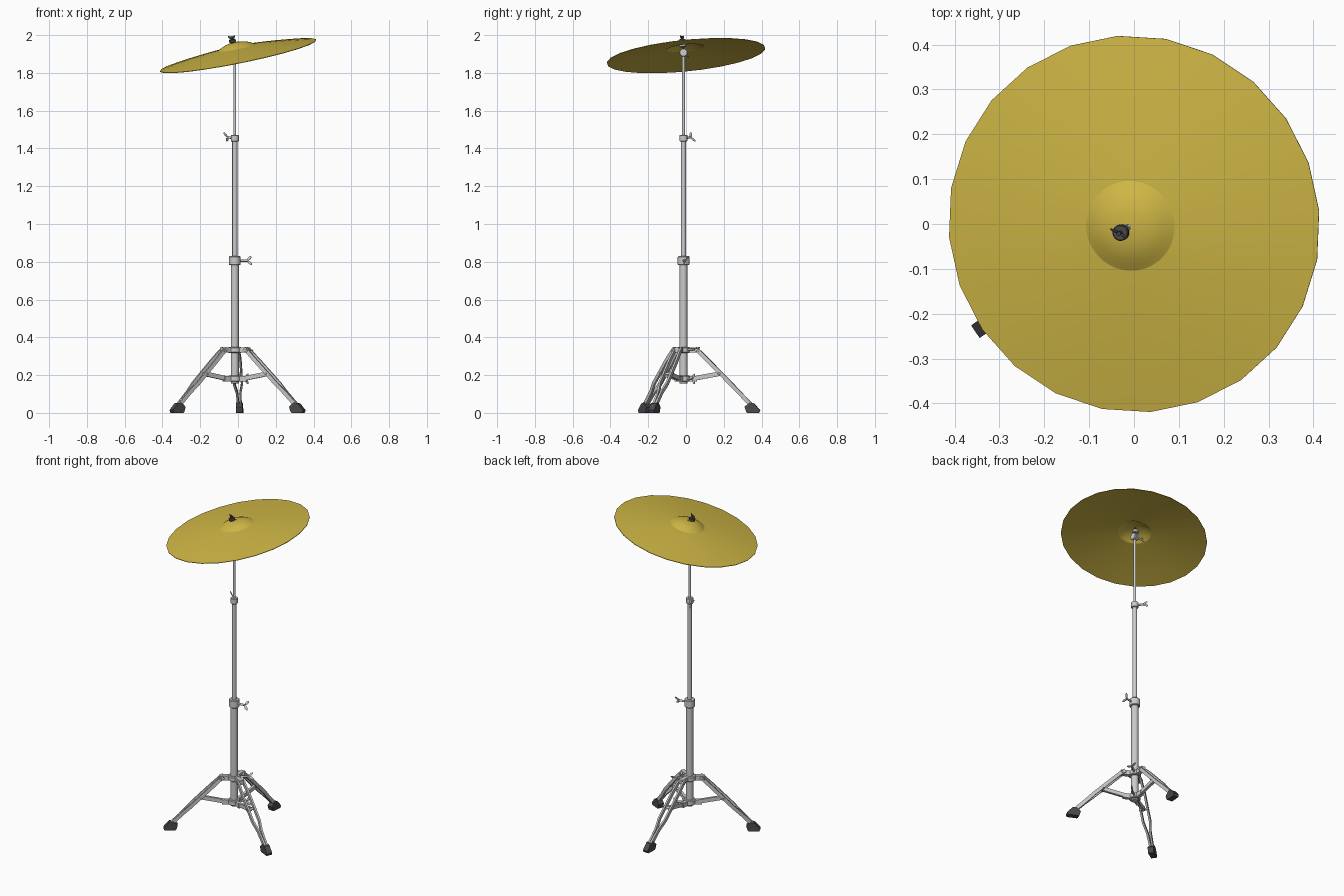
import bpy, bmesh, math
from mathutils import Vector, Matrix

if "Cube" in bpy.data.objects:
    bpy.data.objects.remove(bpy.data.objects["Cube"])

AX, AY = -0.017, -0.013                      # axis of the stand
N = Vector((-0.2, -0.1, 1)).normalized()     # cymbal tilt


def material(name, col):
    m = bpy.data.materials.new(name)
    m.diffuse_color = (*col, 1)
    m.use_nodes = True
    m.node_tree.nodes["Principled BSDF"].inputs["Base Color"].default_value = m.diffuse_color
    return m


BRASS = material("brass", (0.62, 0.47, 0.06))
DARK = material("dark_rubber", (0.07, 0.07, 0.07))


def make(name, bm, mat=None, smooth=True):
    bmesh.ops.recalc_face_normals(bm, faces=bm.faces)
    me = bpy.data.meshes.new(name)
    bm.to_mesh(me)
    bm.free()
    ob = bpy.data.objects.new(name, me)
    bpy.context.collection.objects.link(ob)
    if mat:
        me.materials.append(mat)
    if smooth:
        bpy.ops.object.select_all(action='DESELECT')
        ob.select_set(True)
        bpy.context.view_layer.objects.active = ob
        bpy.ops.object.shade_smooth_by_angle(angle=math.radians(35))
    return ob


def frame(p, d):
    return Matrix.Translation(p) @ Vector(d).to_track_quat('Z', 'Y').to_matrix().to_4x4()


def lathe(name, prof, p, d, n=24, mat=None, phase=0):
    """Spin (radius, height) points around direction d through p."""
    bm = bmesh.new()
    vs = [bm.verts.new((r, 0, h)) for r, h in prof]
    es = [bm.edges.new(e) for e in zip(vs, vs[1:])]
    bmesh.ops.spin(bm, geom=vs + es, cent=(0, 0, 0), axis=(0, 0, 1),
                   angle=2 * math.pi, steps=n, use_duplicate=False)
    bmesh.ops.remove_doubles(bm, verts=bm.verts, dist=1e-5)
    bm.transform(frame(p, d) @ Matrix.Rotation(phase, 4, 'Z'))
    return make(name, bm, mat)


def rod(name, a, b, r, n=20, mat=None):
    a, b = Vector(a), Vector(b)
    h, c = (b - a).length, r * 0.12
    return lathe(name, [(0, 0), (r - c, 0), (r, c), (r, h - c), (r - c, h), (0, h)],
                 a, b - a, n, mat)


def post(name, z0, z1, r):
    return rod(name, (AX, AY, z0), (AX, AY, z1), r)


def spoke(name, ang, path, w, d, mat=None):
    """Flat bar through (radius, side, height) points, swung to angle ang."""
    bm, rings = bmesh.new(), []
    pts = [Vector(p) for p in path]
    for i, p in enumerate(pts):
        t = pts[min(i + 1, len(pts) - 1)] - pts[max(i - 1, 0)]
        nv = Vector((-t.z, 0, t.x)).normalized() * d
        s = Vector((0, w, 0))
        rings.append([bm.verts.new(q) for q in (p + s + nv, p - s + nv, p - s - nv, p + s - nv)])
    for a, b in zip(rings, rings[1:]):
        for k in range(4):
            bm.faces.new((a[k], a[k - 1], b[k - 1], b[k]))
    bm.faces.new(rings[0])
    bm.faces.new(rings[-1])
    bm.transform(Matrix.Translation((AX, AY, 0)) @ Matrix.Rotation(math.radians(ang), 4, 'Z'))
    return make(name, bm, mat)


def wing_bolt(name, p, d, length, roll=0, s=1.0, mat=None):
    """Threaded shaft, hub and two flat ears."""
    p, d = Vector(p), Vector(d).normalized()
    rod(name + "_shaft", p, p + d * length, 0.006 * s, 12, mat)
    bm = bmesh.new()
    for side in (-1, 1):
        m = (Matrix.Translation((side * 0.014 * s, 0, length + 0.009 * s))
             @ Matrix.Rotation(side * math.radians(50), 4, 'Y')
             @ Matrix.Diagonal((0.008 * s, 0.0035 * s, 0.017 * s, 1)))
        bmesh.ops.create_uvsphere(bm, u_segments=12, v_segments=8, radius=1, matrix=m)
    bm.transform(frame(p, d) @ Matrix.Rotation(math.radians(roll), 4, 'Z'))
    make(name + "_ears", bm, mat)


# Telescoping tubes and height clamps
post("lower_tube", 0.155, 0.80, 0.021)
post("middle_tube", 0.75, 1.46, 0.0135)
post("upper_tube", 1.40, 1.90, 0.0075)
post("lower_clamp", 0.782, 0.83, 0.031)
post("upper_clamp", 1.437, 1.472, 0.021)
wing_bolt("lower_clamp_bolt", (AX + 0.025, AY, 0.806), (1, 0.2, 0), 0.045, 60)
wing_bolt("upper_clamp_bolt", (AX - 0.01, AY + 0.01, 1.455), (-1, 1, 0.15), 0.04, 60)

# Tripod collars
post("upper_collar", 0.318, 0.348, 0.036)
post("lower_collar", 0.165, 0.197, 0.034)
wing_bolt("upper_collar_bolt", (AX + 0.02, AY + 0.02, 0.335), (1, 0.75, 0.05), 0.06, 20)
wing_bolt("lower_collar_bolt", (AX + 0.02, AY + 0.02, 0.18), (1, 0.75, 0), 0.045, 90)

# Tripod legs: lug, two side bars, brace and rubber foot each
for i, ang in enumerate((86, 214, 335)):
    spoke(f"collar_lug_{i}", ang, [(0.02, 0, 0.333), (0.085, 0, 0.333)], 0.013, 0.014)
    spoke(f"brace_lug_{i}", ang, [(0.02, 0, 0.18), (0.07, 0, 0.18)], 0.011, 0.014)
    spoke(f"brace_{i}", ang, [(0.055, 0, 0.182), (0.19, 0, 0.207)], 0.008, 0.012)
    for s in (-1, 1):
        spoke(f"leg_bar_{i}_{s}", ang,
              [(0.062, s * 0.017, 0.34), (0.085, s * 0.017, 0.322), (0.13, s * 0.021, 0.277),
               (0.25, s * 0.021, 0.155), (0.295, s * 0.009, 0.108), (0.365, s * 0.006, 0.035)],
              0.0055, 0.0105)
    R = Matrix.Translation((AX, AY, 0)) @ Matrix.Rotation(math.radians(ang), 4, 'Z')
    for nm, r, z, w in (("leg_pin", 0.078, 0.328, 0.026), ("brace_pin", 0.19, 0.207, 0.028)):
        rod(f"{nm}_{i}", R @ Vector((r, -w, z)), R @ Vector((r, w, z)), 0.007, 12)
    bm = bmesh.new()
    prof = [(0.333, 0.006), (0.34, 0), (0.40, 0), (0.406, 0.014), (0.375, 0.05), (0.35, 0.055), (0.325, 0.032)]
    f = bm.faces.new([bm.verts.new((r, -0.017, z)) for r, z in prof])
    ext = bmesh.ops.extrude_face_region(bm, geom=[f])["geom"]
    bmesh.ops.translate(bm, vec=(0, 0.034, 0), verts=[v for v in ext if isinstance(v, bmesh.types.BMVert)])
    bm.transform(R)
    make(f"foot_{i}", bm, DARK, smooth=False)

# Tilter joint and cymbal rod
T = Vector((AX, AY, 1.908))
rod("tilter_disc_right", T + Vector((0.001, 0, 0)), T + Vector((0.016, 0, 0)), 0.022)
rod("tilter_disc_left", T - Vector((0.016, 0, 0)), T - Vector((0.001, 0, 0)), 0.022)
wing_bolt("tilter_bolt", T, (-1, 0.25, -0.15), 0.035, 50)
rod("cymbal_rod", T, T + N * 0.088, 0.005, 12, DARK)
rod("lower_felt", T + N * 0.03, T + N * 0.048, 0.017)
rod("upper_felt", T + N * 0.055, T + N * 0.071, 0.018, 20, DARK)
wing_bolt("top_wing_nut", T + N * 0.062, N, 0.012, 35, 0.8, DARK)

# Cymbal: shallow 24-sided bow and a rounder bell
C = Vector((0, 0, 1.893))
bow = [(0.422, 0), (0.34, 0.013), (0.26, 0.024), (0.18, 0.034), (0.098, 0.042)]
bell = [(0.101, 0.0415), (0.09, 0.0475), (0.075, 0.056), (0.055, 0.064), (0.03, 0.0695), (0.006, 0.071)]
for nm, prof, n in (("cymbal_bow", bow, 24), ("cymbal_bell", bell, 48)):
    under = [(r, h - 0.003) for r, h in reversed(prof)]
    lathe(nm, prof + under[:] if nm == "cymbal_bell" else under[::-1][::-1] + prof[:1] + prof[1:],
          C, N, n, BRASS, 0)
# Turn the bow so its corners match the rim outline
bow_ob = bpy.data.objects["cymbal_bow"]
v = max((w.co for w in bow_ob.data.vertices), key=lambda c: c.x)
turn = math.radians(4) - math.atan2(v.y, v.x)
bow_ob.data.transform(Matrix.Translation(C) @ Matrix.Rotation(turn, 4, N) @ Matrix.Translation(-C))
